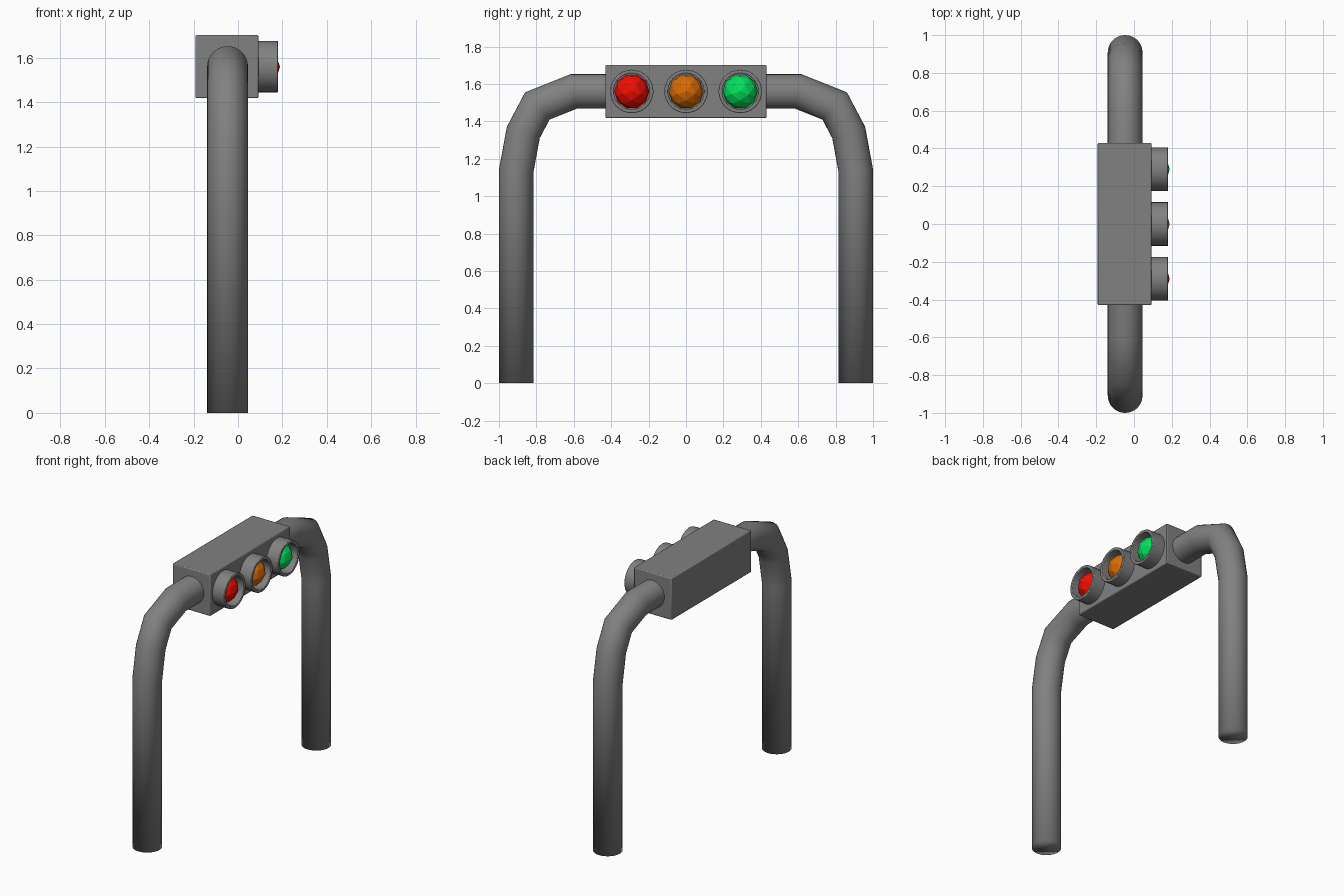
import bpy, bmesh
from math import cos, sin, pi
from mathutils import Matrix, Vector

if "Cube" in bpy.data.objects:
    bpy.data.objects.remove(bpy.data.objects["Cube"])

TUBE_X, TUBE_R, SIDES = -0.047, 0.092, 32
LAMP_Z = 1.56


def make_material(name, color):
    mat = bpy.data.materials.new(name)
    mat.diffuse_color = color
    mat.use_nodes = True
    mat.node_tree.nodes["Principled BSDF"].inputs["Base Color"].default_value = mat.diffuse_color
    return mat


DARK = make_material("dark_grey", (0.22, 0.22, 0.22, 1))


def make_object(name, bm, mat, smooth_angle=None):
    bmesh.ops.recalc_face_normals(bm, faces=bm.faces)
    mesh = bpy.data.meshes.new(name)
    bm.to_mesh(mesh)
    bm.free()
    mesh.materials.append(mat)
    ob = bpy.data.objects.new(name, mesh)
    bpy.context.collection.objects.link(ob)
    if smooth_angle:
        bpy.ops.object.select_all(action='DESELECT')
        ob.select_set(True)
        bpy.context.view_layer.objects.active = ob
        bpy.ops.object.shade_smooth_by_angle(angle=smooth_angle)
    return ob


def add_bevel(ob, width):
    mod = ob.modifiers.new("edge_rounding", 'BEVEL')
    mod.width, mod.segments = width, 2
    mod.limit_method, mod.angle_limit = 'ANGLE', 0.8


# Arched support pole: circle swept along a mirrored path with mitred joints
half = [(-0.908, 0.0), (-0.908, 1.135), (-0.87, 1.34), (-0.795, 1.482), (-0.6, LAMP_Z)]
path = [Vector((TUBE_X, y, z)) for y, z in half]
path += [Vector((TUBE_X, -y, z)) for y, z in reversed(half)]
bm = bmesh.new()
rings = []
for i, p in enumerate(path):
    a = (p - path[i - 1]).normalized() if i else Vector((0, 0, 1))
    b = (path[i + 1] - p).normalized() if i < len(path) - 1 else a
    t = (a + b).normalized()
    side = Vector((0, -t.z, t.y)) / t.dot(a)
    rings.append([bm.verts.new(p + TUBE_R * (Vector((1, 0, 0)) * cos(2 * pi * k / SIDES)
                                             + side * sin(2 * pi * k / SIDES)))
                  for k in range(SIDES)])
for r, s in zip(rings, rings[1:]):
    for k in range(SIDES):
        n = (k + 1) % SIDES
        bm.faces.new((r[k], r[n], s[n], s[k]))
bm.faces.new(rings[0])
bm.faces.new(rings[-1])
make_object("arched_pole", bm, DARK, smooth_angle=pi)

# Signal box
bm = bmesh.new()
bmesh.ops.create_cube(bm, size=1)
bmesh.ops.scale(bm, verts=bm.verts, vec=(0.284, 0.86, 0.284))
bmesh.ops.translate(bm, verts=bm.verts, vec=(-0.05, 0, LAMP_Z))
add_bevel(make_object("signal_box", bm, DARK, smooth_angle=0.7), 0.006)


# Lamp hood: hollow ring standing out from the box face
def lamp_hood(name, y):
    bm = bmesh.new()
    profile = [(0.085, 0.116), (0.181, 0.116), (0.181, 0.096), (0.085, 0.096)]
    loops = [[bm.verts.new((x, y + r * cos(2 * pi * k / SIDES),
                            LAMP_Z + r * sin(2 * pi * k / SIDES))) for k in range(SIDES)]
             for x, r in profile]
    for j in range(4):
        r, s = loops[j], loops[(j + 1) % 4]
        for k in range(SIDES):
            n = (k + 1) % SIDES
            bm.faces.new((r[k], r[n], s[n], s[k]))
    add_bevel(make_object(name, bm, DARK, smooth_angle=0.7), 0.004)


# Faceted lens, icosphere pole turned to face outwards
def lamp_lens(name, y, color):
    bm = bmesh.new()
    place = Matrix.Translation((0.096, y, LAMP_Z)) @ Matrix.Rotation(pi / 2, 4, 'Y')
    bmesh.ops.create_icosphere(bm, subdivisions=2, radius=0.093, matrix=place)
    make_object(name, bm, make_material(name + "_color", color))


for label, y, color in (("red", -0.29, (0.9, 0.004, 0.001, 1)),
                        ("amber", 0.0, (0.7, 0.15, 0.001, 1)),
                        ("green", 0.29, (0.0, 0.75, 0.11, 1))):
    lamp_hood(label + "_lamp_hood", y)
    lamp_lens(label + "_lens", y, color)
